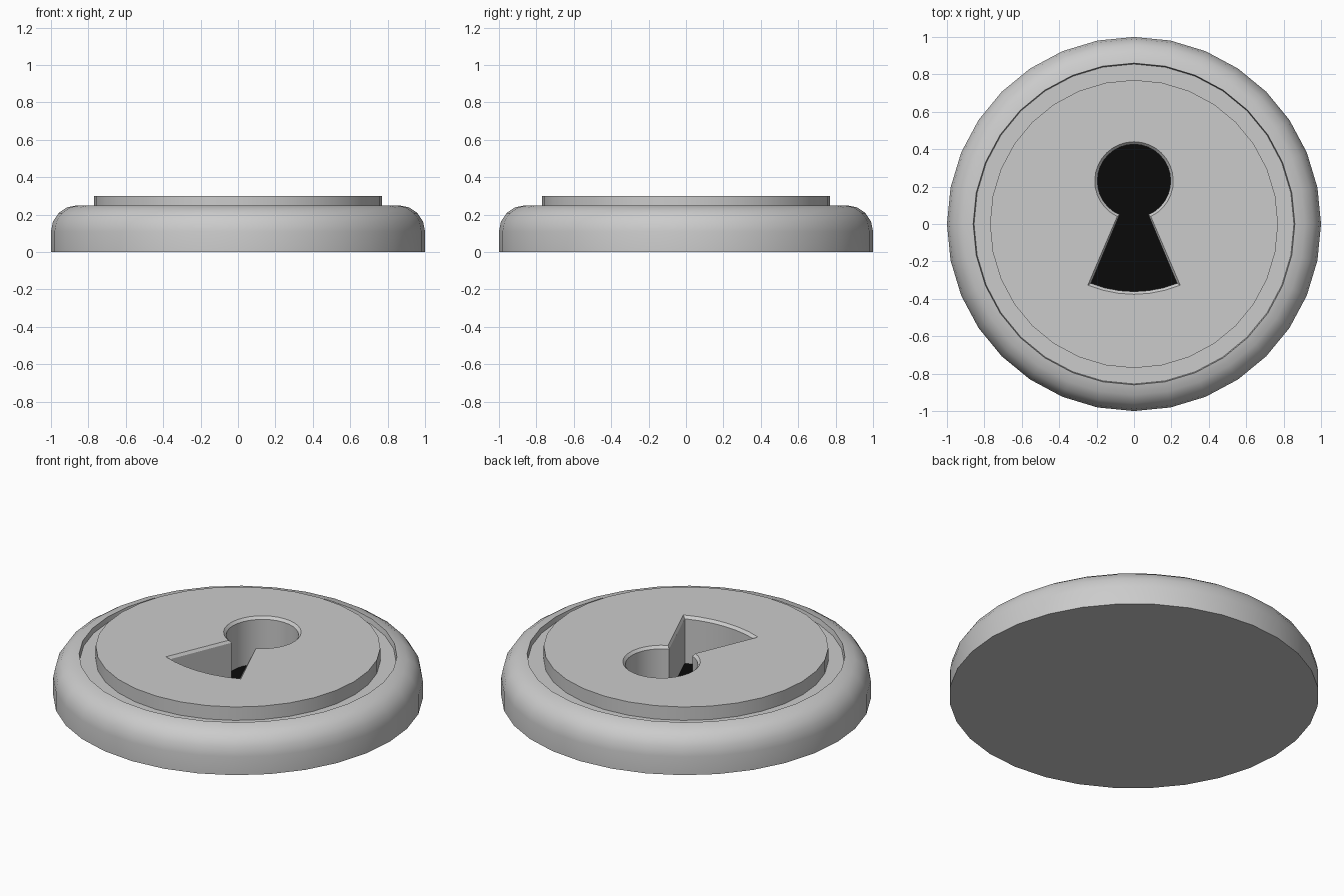
import bpy, bmesh
from math import sin, cos, pi, asin, atan2, radians

if "Cube" in bpy.data.objects:
    bpy.data.objects.remove(bpy.data.objects["Cube"])

SEGS = 32


def ring(bm, pts, z):
    return [bm.verts.new((x, y, z)) for x, y in pts]


def circle(r):
    return [(r * cos(2 * pi * i / SEGS), r * sin(2 * pi * i / SEGS)) for i in range(SEGS)]


def bridge(bm, a, b):
    n = len(a)
    for i in range(n):
        j = (i + 1) % n
        bm.faces.new((a[i], a[j], b[j], b[i]))


def loop_edges(bm, vs):
    return [bm.edges.get((vs[i], vs[(i + 1) % len(vs)])) for i in range(len(vs))]


def keyhole(r, neck_x, foot_x, foot_y, foot_bottom):
    """Round head above a flared foot with a curved bottom edge."""
    cy, n = 0.23, 28
    half = asin(neck_x / r)
    pts = []
    for i in range(n + 1):
        a = -pi / 2 + half + (2 * pi - 2 * half) * i / n
        pts.append((r * cos(a), cy + r * sin(a)))
    sag = foot_y - foot_bottom
    big = foot_x ** 2 / (2 * sag) + sag / 2
    span = asin(foot_x / big)
    for i in range(7):
        a = -span + 2 * span * i / 6
        pts.append((big * sin(a), foot_bottom + big - big * cos(a)))
    return pts


def finish(bm, name):
    me = bpy.data.meshes.new(name)
    bm.to_mesh(me)
    bm.free()
    ob = bpy.data.objects.new(name, me)
    bpy.context.collection.objects.link(ob)
    return ob


# Turned plate: rounded rim, shallow groove, raised centre disc
profile = [(1, 0)]
for i in range(5):
    a = pi / 2 * i / 4
    profile.append((0.86 + 0.14 * cos(a), 0.11 + 0.14 * sin(a)))
profile += [(0.855, 0.22), (0.77, 0.22), (0.77, 0.30)]

bm = bmesh.new()
rings = [ring(bm, circle(r), z) for r, z in profile]
for a, b in zip(rings, rings[1:]):
    bridge(bm, a, b)
bm.faces.new(rings[0][::-1])

# Keyhole pit with a chamfered lip
outer = keyhole(0.21, 0.09, 0.247, -0.327, -0.376)
inner = keyhole(0.196, 0.077, 0.23, -0.317, -0.361)
lip = ring(bm, outer, 0.30)
throat = ring(bm, inner, 0.285)
base = ring(bm, inner, 0.02)
bridge(bm, lip, throat)
bridge(bm, throat, base)
bmesh.ops.triangle_fill(bm, use_beauty=True, normal=(0, 0, 1),
                        edges=loop_edges(bm, rings[-1]) + loop_edges(bm, lip))
bmesh.ops.recalc_face_normals(bm, faces=bm.faces[:])
plate = finish(bm, "keyhole_plate")

bpy.context.view_layer.objects.active = plate
plate.select_set(True)
bpy.ops.object.shade_smooth_by_angle(angle=radians(30))

# Black floor of the keyhole
bm = bmesh.new()
floor_face = bm.faces.new(ring(bm, inner, 0.02))
floor_face.normal_update()
if floor_face.normal.z < 0:
    floor_face.normal_flip()
floor = finish(bm, "keyhole_floor")
black = bpy.data.materials.new("black")
black.diffuse_color = (0.003, 0.003, 0.003, 1)
black.use_nodes = True
black.node_tree.nodes["Principled BSDF"].inputs["Base Color"].default_value = black.diffuse_color
floor.data.materials.append(black)
